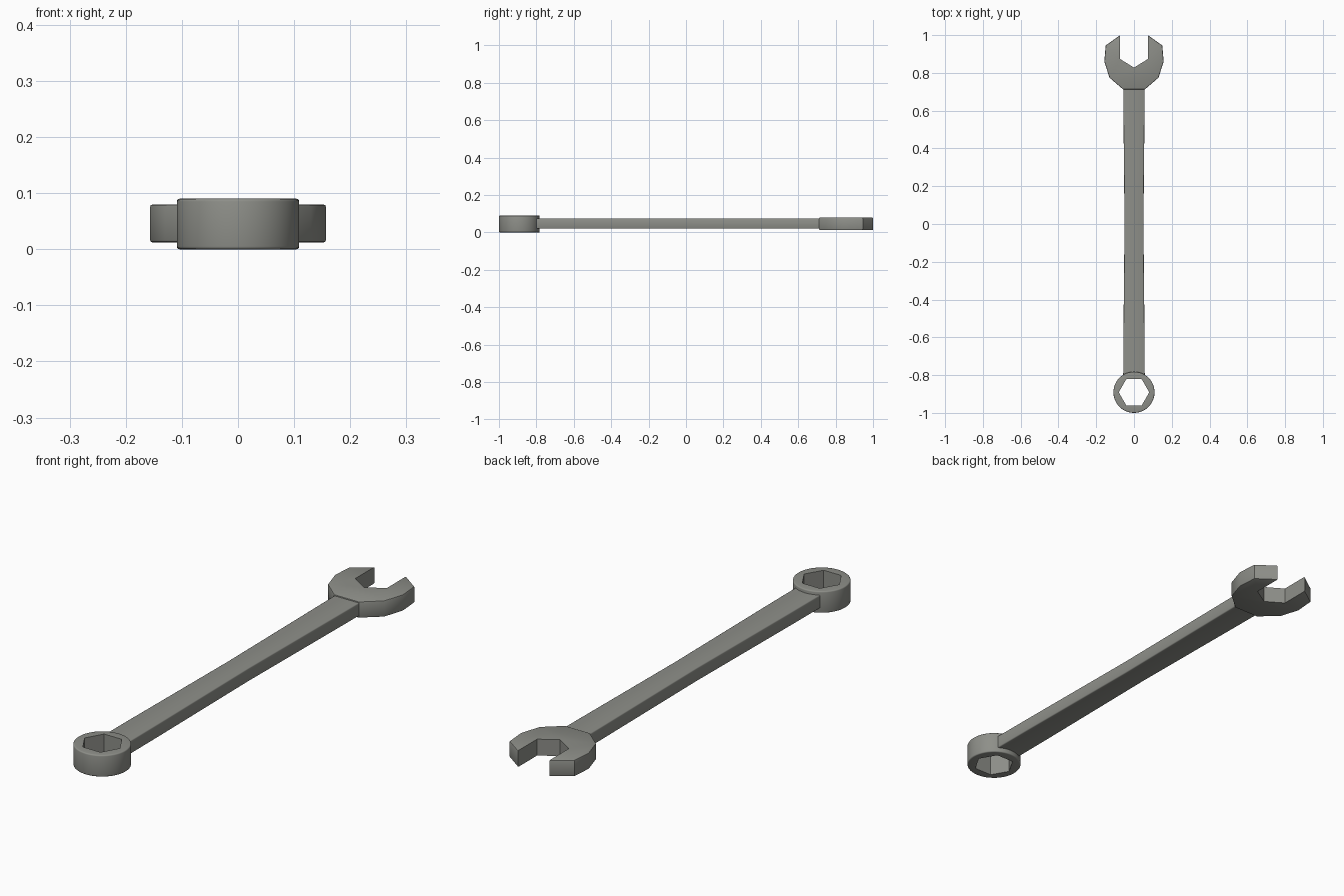
import bpy, bmesh
from math import cos, sin, pi, radians

cube = bpy.data.objects.get("Cube")
if cube:
    bpy.data.objects.remove(cube, do_unlink=True)

steel = bpy.data.materials.new("grey steel")
steel.use_nodes = True
colour = (0.27, 0.275, 0.25, 1)
steel.diffuse_color = colour
steel.node_tree.nodes["Principled BSDF"].inputs["Base Color"].default_value = colour


def finish(name, bm, smooth_angle):
    """Turn a bmesh into a steel object with sharp edges kept."""
    bmesh.ops.recalc_face_normals(bm, faces=bm.faces)
    mesh = bpy.data.meshes.new(name)
    bm.to_mesh(mesh)
    bm.free()
    mesh.materials.append(steel)
    obj = bpy.data.objects.new(name, mesh)
    bpy.context.collection.objects.link(obj)
    bpy.ops.object.select_all(action="DESELECT")
    obj.select_set(True)
    bpy.context.view_layer.objects.active = obj
    bpy.ops.object.shade_smooth_by_angle(angle=radians(smooth_angle))


def slab(name, outline, z0, z1, is_rounded, width, smooth_angle):
    """Extrude a flat outline and round the chosen rim edges."""
    bm = bmesh.new()
    face = bm.faces.new([bm.verts.new((x, y, z0)) for x, y in outline])
    extruded = bmesh.ops.extrude_face_region(bm, geom=[face])["geom"]
    top = [v for v in extruded if isinstance(v, bmesh.types.BMVert)]
    bmesh.ops.translate(bm, verts=top, vec=(0, 0, z1 - z0))
    rim = [e for e in bm.edges
           if abs(e.verts[0].co.z - e.verts[1].co.z) < 1e-5
           and is_rounded(*[v.co for v in e.verts])]
    bmesh.ops.bevel(bm, geom=rim, offset=width, segments=2, profile=0.5,
                    affect="EDGES")
    finish(name, bm, smooth_angle)


def mirrored(half):
    """Complete an outline given its +x half, ordered bottom to top."""
    return half + [(-x, y) for x, y in reversed(half) if x > 0]


# Open jaw: faceted head with a V-bottomed slot
right_half = [(0.057, 0.712), (0.13, 0.775), (0.157, 0.86), (0.15, 0.945),
              (0.073, 1.0), (0.073, 0.873)]
jaw = right_half + [(0, 0.828)] + [(-x, y) for x, y in reversed(right_half)]
slab("open_jaw", jaw, 0.012, 0.08,
     lambda a, b: max(abs(a.x), abs(b.x)) > 0.08 or max(a.y, b.y) < 0.75,
     0.005, 35)

# Handle: bar with a slight waist, embedded in both heads
stations = [-0.808, -0.6, -0.4, -0.2, 0, 0.2, 0.4, 0.6, 0.725]
bar = mirrored([(0.05 + 0.007 * min(1, abs(y) / 0.7), y) for y in stations])
slab("handle", bar, 0.02, 0.075, lambda a, b: a.x * b.x > 0, 0.004, 50)

# Box end: round collar with a hexagonal socket
SIDES = 48
RADIUS, APOTHEM, HEIGHT, ROUND = 0.109, 0.07, 0.09, 0.005


def hexagon(angle):
    return APOTHEM / cos(angle % (pi / 3) - pi / 6)


def circle(radius):
    return lambda angle: radius


profile = [(hexagon, 0)]
arc = [i * pi / 6 for i in range(4)]
profile += [(circle(RADIUS - ROUND + ROUND * sin(a)), ROUND - ROUND * cos(a))
            for a in arc]
profile += [(circle(RADIUS - ROUND + ROUND * cos(a)),
             HEIGHT - ROUND + ROUND * sin(a)) for a in arc]
profile.append((hexagon, HEIGHT))

bm = bmesh.new()
rings = []
for radius, z in profile:
    ring = []
    for i in range(SIDES):
        a = 2 * pi * i / SIDES
        r = radius(a)
        ring.append(bm.verts.new((r * cos(a), r * sin(a) - 0.891, z)))
    rings.append(ring)
for k, ring in enumerate(rings):
    above = rings[(k + 1) % len(rings)]
    for i in range(SIDES):
        j = (i + 1) % SIDES
        bm.faces.new((ring[i], ring[j], above[j], above[i]))
finish("box_end", bm, 35)
